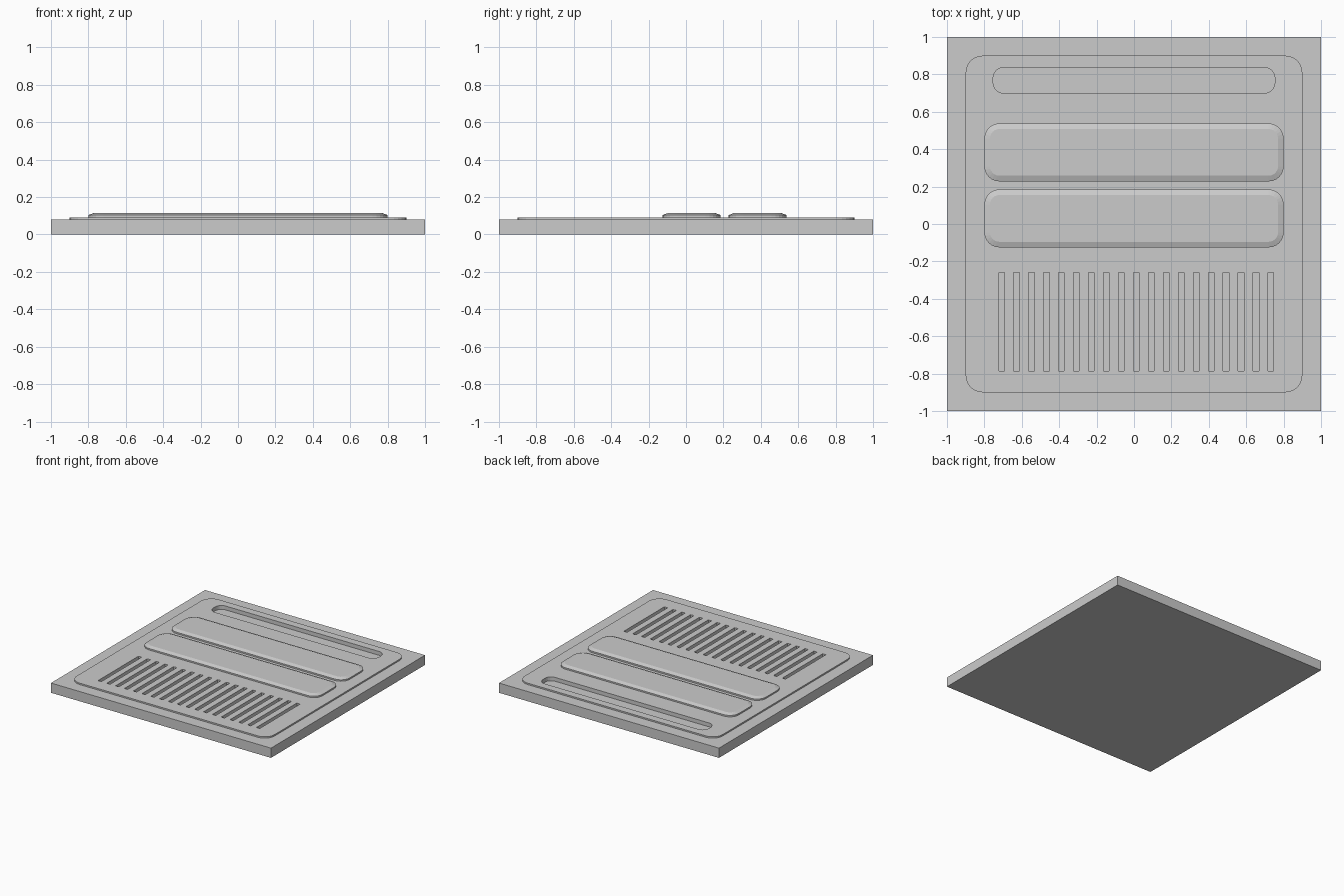
import bpy, bmesh
from math import cos, sin, pi

cube = bpy.data.objects.get("Cube")
if cube:
    bpy.data.objects.remove(cube, do_unlink=True)

grey = bpy.data.materials.new("plain_grey")
grey.use_nodes = True
grey.diffuse_color = (0.6, 0.6, 0.6, 1)
grey.node_tree.nodes["Principled BSDF"].inputs["Base Color"].default_value = (0.6, 0.6, 0.6, 1)


def outline(x0, x1, y0, y1, r, inset=0, steps=6):
    """Counter-clockwise rectangle with rounded corners."""
    if r == 0:
        return [(x0, y0), (x1, y0), (x1, y1), (x0, y1)]
    corners = [(x1 - r, y1 - r), (x0 + r, y1 - r), (x0 + r, y0 + r), (x1 - r, y0 + r)]
    rad = r - inset
    return [(cx + rad * cos((q + i / steps) * pi / 2), cy + rad * sin((q + i / steps) * pi / 2))
            for q, (cx, cy) in enumerate(corners) for i in range(steps + 1)]


def add_prism(bm, layers):
    """Closed solid through a stack of (outline, z) layers."""
    rings = [[bm.verts.new((x, y, z)) for x, y in pts] for pts, z in layers]
    n = len(rings[0])
    bm.faces.new(rings[0][::-1])
    bm.faces.new(rings[-1])
    for low, high in zip(rings, rings[1:]):
        for i in range(n):
            j = (i + 1) % n
            bm.faces.new((low[i], low[j], high[j], high[i]))


def make_object(name, solids):
    bm = bmesh.new()
    for layers in solids:
        add_prism(bm, layers)
    mesh = bpy.data.meshes.new(name)
    bm.to_mesh(mesh)
    bm.free()
    mesh.materials.append(grey)
    obj = bpy.data.objects.new(name, mesh)
    bpy.context.collection.objects.link(obj)
    return obj


SLAB_TOP, PLATE_TOP, FLOOR = 0.08, 0.092, 0.06

# Square slab and the raised rounded plate on it
square = outline(-1, 1, -1, 1, 0)
slab = make_object("base_slab", [[(square, 0), (square, SLAB_TOP)]])
rounded = outline(-0.9, 0.9, -0.9, 0.9, 0.09)
plate = make_object("raised_plate", [[(rounded, SLAB_TOP), (rounded, PLATE_TOP)]])

# Two raised panels with sloped rims
for name, y0 in (("front_panel", -0.125), ("rear_panel", 0.228)):
    span = (-0.8, 0.8, y0, y0 + 0.31, 0.08)
    rim, crown = outline(*span), outline(*span, inset=0.03)
    make_object(name, [[(rim, PLATE_TOP), (rim, 0.104), (crown, 0.115)]])

# Long rear recess and the row of vent slots, cut through plate into slab
cuts = [outline(-0.753, 0.753, 0.7, 0.836, 0.055)]
for i in range(19):
    x = -0.708 + i * 0.08
    cuts.append(outline(x - 0.015, x + 0.015, -0.785, -0.26, 0))
cutter = make_object("slot_cutter", [[(c, FLOOR), (c, 0.2)] for c in cuts])
cutter.hide_render = True

for obj in (slab, plate):
    mod = obj.modifiers.new("slots", 'BOOLEAN')
    mod.operation = 'DIFFERENCE'
    mod.solver = 'EXACT'
    mod.object = cutter
    bpy.context.view_layer.objects.active = obj
    bpy.ops.object.modifier_apply(modifier=mod.name)
bpy.data.objects.remove(cutter, do_unlink=True)
